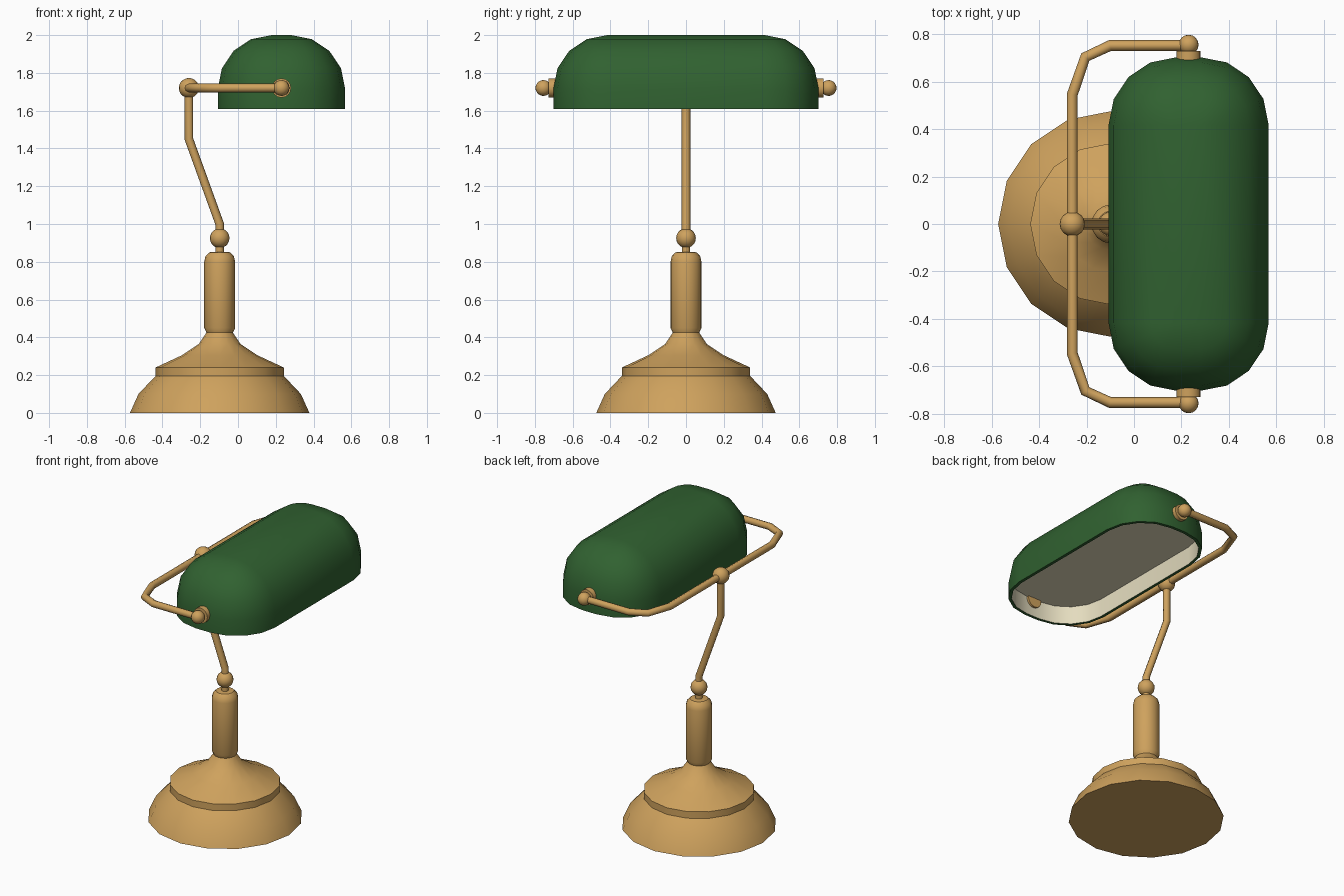
import bpy, bmesh, math

if "Cube" in bpy.data.objects:
    bpy.data.objects.remove(bpy.data.objects["Cube"])

AXIS_X, SHADE_X, YOKE_X, YOKE_Z = -0.097, 0.23, -0.26, 1.72


def material(name, color):
    m = bpy.data.materials.new(name)
    m.diffuse_color = (*color, 1)
    m.use_nodes = True
    m.node_tree.nodes["Principled BSDF"].inputs["Base Color"].default_value = m.diffuse_color
    return m


BRASS = material("brass", (0.62, 0.36, 0.11))
GREEN = material("green_glass", (0.03, 0.12, 0.03))
CREAM = material("cream_lining", (0.78, 0.72, 0.52))


def smooth(ob, angle=35):
    bpy.ops.object.select_all(action='DESELECT')
    ob.select_set(True)
    bpy.context.view_layer.objects.active = ob
    bpy.ops.object.shade_smooth_by_angle(angle=math.radians(angle))


def loft(name, rings, mat, cap_start=True, cap_end=True):
    """Skin a list of equal-length closed point rings."""
    bm = bmesh.new()
    loops = [[bm.verts.new(p) for p in ring] for ring in rings]
    n = len(loops[0])
    for a, b in zip(loops, loops[1:]):
        for i in range(n):
            j = (i + 1) % n
            bm.faces.new((a[i], a[j], b[j], b[i]))
    if cap_start:
        bm.faces.new(loops[0][::-1])
    if cap_end:
        bm.faces.new(loops[-1])
    bmesh.ops.remove_doubles(bm, verts=bm.verts, dist=1e-5)
    me = bpy.data.meshes.new(name)
    bm.to_mesh(me)
    bm.free()
    ob = bpy.data.objects.new(name, me)
    bpy.context.collection.objects.link(ob)
    me.materials.append(mat)
    smooth(ob)
    return ob


def lathe(name, profile, sides=16):
    rings = [[(AXIS_X + r * math.cos(2 * math.pi * i / sides),
               r * math.sin(2 * math.pi * i / sides), z)
              for i in range(sides)] for r, z in profile]
    return loft(name, rings, BRASS)


def ball(name, loc, r):
    bpy.ops.mesh.primitive_uv_sphere_add(segments=16, ring_count=10, radius=r, location=loc)
    ob = bpy.context.object
    ob.name = name
    ob.data.materials.append(BRASS)
    smooth(ob)


def rod(name, points, r):
    cu = bpy.data.curves.new(name, 'CURVE')
    cu.dimensions = '3D'
    cu.bevel_depth, cu.bevel_resolution, cu.use_fill_caps = r, 2, True
    sp = cu.splines.new('POLY')
    sp.points.add(len(points) - 1)
    for p, co in zip(sp.points, points):
        p.co = (*co, 1)
    ob = bpy.data.objects.new(name, cu)
    bpy.context.collection.objects.link(ob)
    cu.materials.append(BRASS)
    bpy.ops.object.select_all(action='DESELECT')
    ob.select_set(True)
    bpy.context.view_layer.objects.active = ob
    bpy.ops.object.convert(target='MESH')
    smooth(bpy.context.object, 50)


# stepped base
lathe("base", [(0.475, 0), (0.43, 0.10), (0.345, 0.19), (0.34, 0.195), (0.34, 0.24),
               (0.2, 0.305), (0.11, 0.365), (0.07, 0.425)])
# column with rounded top, and its thin neck
lathe("column", [(0.068, 0.42), (0.082, 0.45), (0.082, 0.80), (0.075, 0.83),
                 (0.055, 0.85), (0.03, 0.853)])
lathe("neck", [(0.022, 0.84), (0.022, 0.9)], 12)
ball("neck_ball", (AXIS_X, 0, 0.925), 0.052)

# bent stem
rod("stem", [(AXIS_X, 0, 0.93), (AXIS_X, 0, 1.0), (YOKE_X, 0, 1.45), (YOKE_X, 0, YOKE_Z)], 0.023)
ball("stem_ball", (YOKE_X, 0, YOKE_Z), 0.053)

# yoke around the back of the shade
half = [(SHADE_X, 0.752), (-0.10, 0.752), (-0.205, 0.703), (YOKE_X, 0.545)]
path = half + [(x, -y) for x, y in reversed(half)]
rod("yoke", [(x, y, YOKE_Z) for x, y in path], 0.023)

# shade pivots
for side, s in (("left", 1), ("right", -1)):
    ball("pivot_ball_" + side, (SHADE_X, s * 0.755, YOKE_Z), 0.042)
    bpy.ops.mesh.primitive_cylinder_add(vertices=16, radius=0.051, depth=0.06,
                                        location=(SHADE_X, s * 0.698, YOKE_Z),
                                        rotation=(math.pi / 2, 0, 0))
    collar = bpy.context.object
    collar.name = "pivot_collar_" + side
    collar.data.materials.append(BRASS)
    smooth(collar)

# glass shade: rounded box, open below
R, CX, CY, SEG = 0.285, 0.052, 0.417, 4


def rounded_ring(r, z):
    ring = []
    for k, (sx, sy) in enumerate(((1, 1), (-1, 1), (-1, -1), (1, -1))):
        for i in range(SEG + 1):
            a = math.pi / 2 * (k + i / SEG)
            ring.append((SHADE_X + sx * CX + r * math.cos(a), sy * CY + r * math.sin(a), z))
    return ring


RI = R - 0.02
dome = [rounded_ring(R * math.cos(a), 2 - R + R * math.sin(a))
        for a in (math.pi / 2 * i / SEG for i in range(SEG))]
# the last ring shrinks to the flat top
top = [(SHADE_X + sx * CX, sy * CY, 2.0) for sx, sy in ((1, 1), (-1, 1), (-1, -1), (1, -1))
       for _ in range(SEG + 1)]
loft("shade", [rounded_ring(RI, 1.61), rounded_ring(R, 1.61)] + dome + [top], GREEN, cap_start=False)

# cream lining with flat ceiling, faces turned inward
lining = loft("shade_lining", [rounded_ring(RI, 1.61), rounded_ring(RI, 1.73)], CREAM, cap_start=False)
lining.data.flip_normals()
